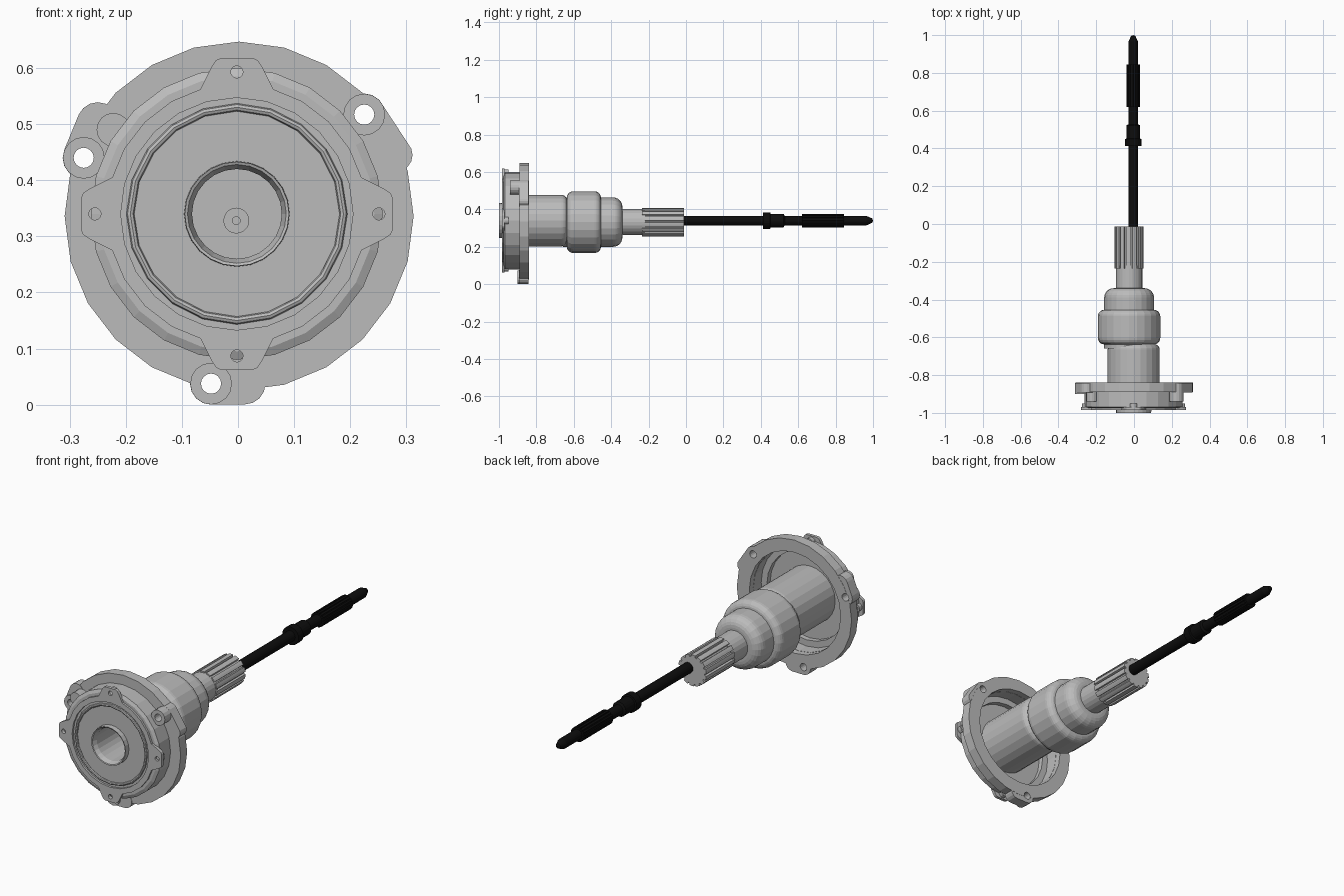
import bpy, bmesh, math
from mathutils import Vector

if "Cube" in bpy.data.objects:
    bpy.data.objects.remove(bpy.data.objects["Cube"])

def material(name, v):
    m = bpy.data.materials.new(name)
    m.diffuse_color = (v, v, v, 1)
    m.use_nodes = True
    m.node_tree.nodes["Principled BSDF"].inputs["Base Color"].default_value = m.diffuse_color
    return m

GREY = material("cast_grey", 0.5)
BLACK = material("black_steel", 0.004)
AXIS = (-0.002, 0.34)      # housing and rod axis (x, z)
OFFSET = (-0.026, 0.332)   # slightly offset joint axis

def finish(name, bm, mat):
    bmesh.ops.remove_doubles(bm, verts=bm.verts, dist=1e-5)
    bmesh.ops.recalc_face_normals(bm, faces=bm.faces)
    me = bpy.data.meshes.new(name)
    bm.to_mesh(me)
    bm.free()
    me.materials.append(mat)
    ob = bpy.data.objects.new(name, me)
    bpy.context.collection.objects.link(ob)
    return ob

def lathe(name, profile, centre, mat=GREY, sides=24, closed=False):
    """Revolve (radius, y) points about a line along y."""
    bm = bmesh.new()
    rings = []
    for r, y in profile:
        if r == 0:
            rings.append([bm.verts.new((centre[0], y, centre[1]))] * sides)
        else:
            rings.append([bm.verts.new((centre[0] + r * math.cos(2 * math.pi * i / sides), y,
                                        centre[1] + r * math.sin(2 * math.pi * i / sides)))
                          for i in range(sides)])
    pairs = list(zip(rings, rings[1:] + rings[:1])) if closed else list(zip(rings, rings[1:]))
    for a, b in pairs:
        for i in range(sides):
            j = (i + 1) % sides
            vs = list(dict.fromkeys([a[i], a[j], b[j], b[i]]))
            if len(vs) > 2:
                bm.faces.new(vs)
    return finish(name, bm, mat)

def plate(name, loops, y0, y1, mat=GREY):
    """Flat outline (first loop) with holes (other loops), extruded along y."""
    bm = bmesh.new()
    edges = []
    for loop in loops:
        vs = [bm.verts.new((x, y0, z)) for x, z in loop]
        edges += [bm.edges.new((vs[i - 1], vs[i])) for i in range(len(vs))]
    bmesh.ops.triangle_fill(bm, use_beauty=True, use_dissolve=False, edges=edges, normal=(0, -1, 0))
    ext = bmesh.ops.extrude_face_region(bm, geom=bm.faces[:], use_keep_orig=True)
    moved = [g for g in ext["geom"] if isinstance(g, bmesh.types.BMVert)]
    bmesh.ops.translate(bm, verts=moved, vec=(0, y1 - y0, 0))
    return finish(name, bm, mat)

def circle(c, r, n=16):
    return [(c[0] + r * math.cos(2 * math.pi * i / n), c[1] + r * math.sin(2 * math.pi * i / n))
            for i in range(n)]

def hull(points):
    pts = sorted(set(points))
    def half(seq):
        out = []
        for p in seq:
            while len(out) > 1 and ((out[-1][0] - out[-2][0]) * (p[1] - out[-2][1])
                                    - (out[-1][1] - out[-2][1]) * (p[0] - out[-2][0])) <= 1e-9:
                out.pop()
            out.append(p)
        return out[:-1]
    return half(pts) + half(pts[::-1])

def toothed(c, r_in, r_out, teeth):
    pts = []
    for i in range(teeth):
        for f, r in ((0.0, r_in), (0.22, r_in), (0.28, r_out), (0.6, r_out), (0.94, r_out)):
            a = 2 * math.pi * (i + f) / teeth
            pts.append((c[0] + r * math.cos(a), c[1] + r * math.sin(a)))
    return pts

def arc(r, y, rad, a0, a1, n=5):
    """Rounded corner for a lathe profile."""
    return [(r + rad * math.cos(math.radians(a0 + (a1 - a0) * i / n)),
             y + rad * math.sin(math.radians(a0 + (a1 - a0) * i / n))) for i in range(n + 1)]

# Housing: bored hub, front disc, drum wall, open back, rear barrel
lathe("housing", [(0, -0.72), (0.08, -0.72), (0.08, -0.975), (0.088, -0.998), (0.093, -1.0),
                  (0.094, -0.975), (0.245, -0.975), (0.26, -0.968), (0.26, -0.87), (0.246, -0.87),
                  (0.246, -0.93), (0.215, -0.93), (0.215, -0.955), (0.1375, -0.955)]
      + arc(0.1075, -0.665, 0.03, 0, 90) + [(0, -0.635)], AXIS)

# Raised sealing ring on the front disc
lathe("seal_ring", [(0.19 + 0.007 * math.cos(k * math.pi / 4), -0.978 + 0.007 * math.sin(k * math.pi / 4))
                    for k in range(8)], AXIS, closed=True, sides=20)

# Small centre boss with a dimple in the bore
lathe("bore_boss", [(0, -0.725), (0.007, -0.725), (0.007, -0.735), (0.023, -0.735), (0.023, -0.71)],
      (-0.003, 0.328), sides=20)

# Cover plate with four screw ears
outline, holes = [], []
for k in range(4):
    a = k * math.pi / 2
    def place(r, t):
        return (AXIS[0] + r * math.cos(a) - t * math.sin(a), AXIS[1] + r * math.sin(a) + t * math.cos(a))
    outline += [place(0.222, -0.065), place(0.262, -0.045), place(0.274, -0.037), place(0.278, -0.028),
                place(0.278, 0.028), place(0.274, 0.037), place(0.262, 0.045), place(0.222, 0.065)]
    outline += [place(0.232 * math.cos(math.radians(d)), 0.232 * math.sin(math.radians(d)))
                for d in (30, 45, 60)]
    holes.append(circle(place(0.253, 0), 0.011, 12))
plate("ear_plate", [outline, circle(AXIS, 0.207, 24)] + holes, -0.985, -0.97)

# Ear backing blocks on the drum
for k in range(4):
    a = k * math.pi / 2
    c = (AXIS[0] + 0.253 * math.cos(a), AXIS[1] + 0.253 * math.sin(a))
    plate("ear_boss", [circle(c, 0.02, 12), circle(c, 0.011, 12)], -0.972, -0.95)

# Mounting flange and its three lugs, drilled by hidden cutters
parts = [plate("flange", [circle((0.002, 0.336), 0.311, 24), circle(AXIS, 0.247, 24)], -0.89, -0.84)]
lugs = [((0.225, 0.517), (0.281, 0.445), 0.03, -0.94),
        ((-0.275, 0.44), (-0.25, 0.502), 0.037, -0.9),
        ((-0.048, 0.0375), (0.012, 0.0375), 0.037, -0.9)]
for n, (p, q, rq, front) in enumerate(lugs):
    parts.append(plate("lug_base", [hull(circle(p, 0.0375) + circle(q, rq))], -0.892, -0.841))
    parts.append(plate("lug_boss", [circle(p, 0.0372)], front, -0.885))
    cutter = plate("lug_drill", [circle(p, 0.018)], -1.0, -0.8)
    cutter.hide_render = True
    cutter.hide_viewport = True
    cutter.display_type = 'WIRE'
    for ob in parts[:1] + parts[-2:]:
        mod = ob.modifiers.new("drill", 'BOOLEAN')
        mod.operation, mod.solver, mod.object = 'DIFFERENCE', 'EXACT', cutter
plate("side_rib", [hull(circle((-0.222, 0.49), 0.03))], -0.94, -0.885)

# Joint: collar, rounded bulge, dome and neck
lathe("joint_dome", [(0, -0.658), (0.132, -0.658)] + arc(0.082, -0.39, 0.05, 0, 90, 6)
      + [(0.07, -0.34), (0.07, -0.22), (0, -0.22)], OFFSET)
lathe("joint_bulge", [(0, -0.637)] + arc(0.132, -0.604, 0.033, -90, 0) + arc(0.132, -0.488, 0.033, 0, 90)
      + [(0, -0.455)], OFFSET)

# Splined stub
plate("splined_stub", [toothed(OFFSET, 0.066, 0.076, 14)], -0.235, -0.012)

# Black rod with collar, splined section and pointed tip
lathe("rod", [(0, -0.05), (0.026, -0.05), (0.026, 0.412), (0.044, 0.412), (0.044, 0.45), (0.036, 0.452),
              (0.036, 0.522), (0.025, 0.528), (0.025, 0.62), (0.025, 0.965), (0.012, 0.995), (0, 1.0)],
      (-0.004, 0.34), BLACK, 20)
plate("rod_spline", [toothed((-0.004, 0.34), 0.031, 0.036, 16)], 0.62, 0.845, BLACK)
